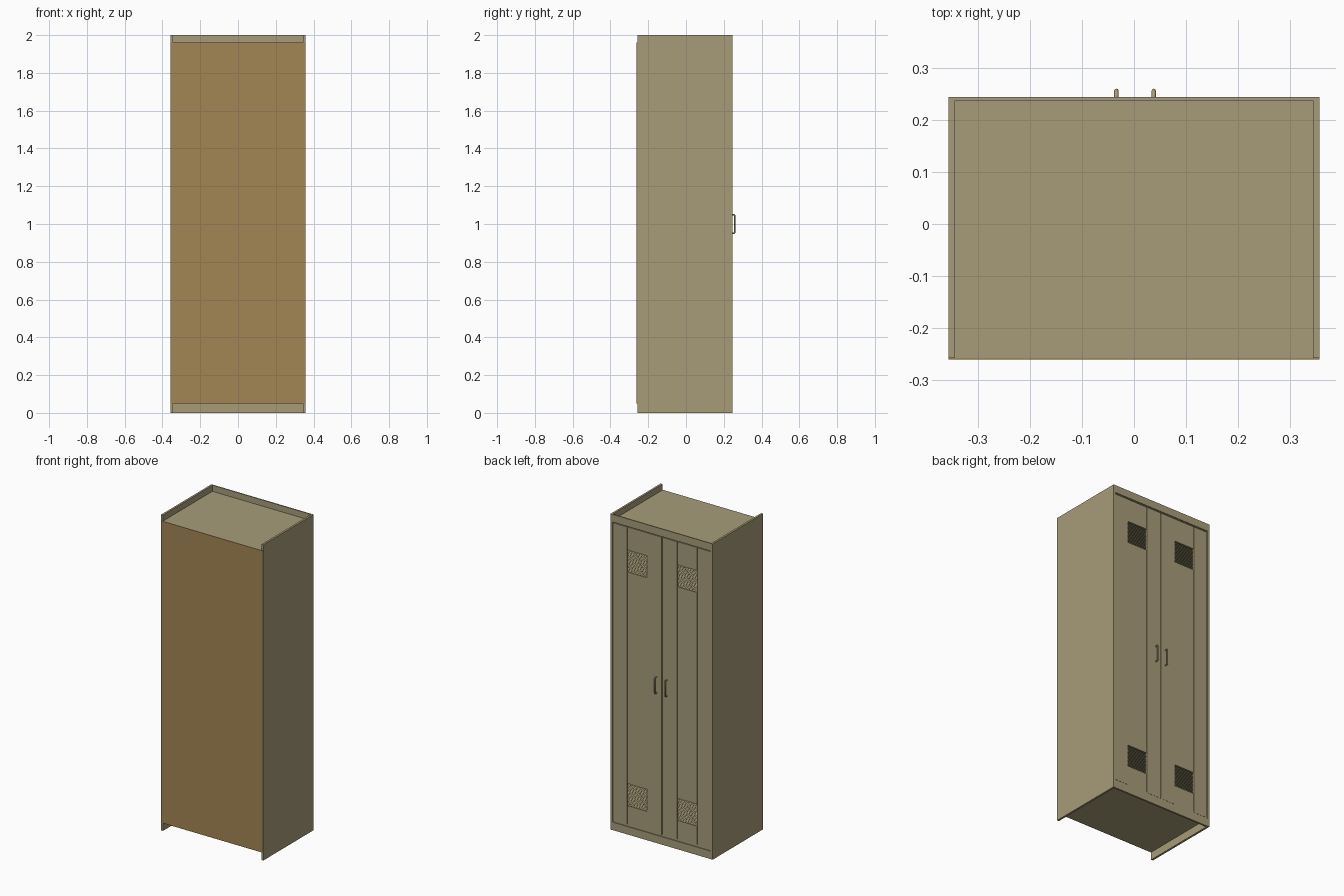
import bpy
import bmesh
import math
from mathutils import Matrix, Vector

old = bpy.data.objects.get("Cube")
if old:
    bpy.data.objects.remove(old, do_unlink=True)


def material(name, rgb):
    m = bpy.data.materials.new(name)
    m.use_nodes = True
    m.diffuse_color = (*rgb, 1)
    m.node_tree.nodes["Principled BSDF"].inputs["Base Color"].default_value = (*rgb, 1)
    return m


TAN = material("khaki paint", (0.39, 0.335, 0.19))
BROWN = material("brown hardboard", (0.36, 0.235, 0.09))


def finish(name, bm, mat):
    mesh = bpy.data.meshes.new(name)
    bm.to_mesh(mesh)
    bm.free()
    mesh.materials.append(mat)
    obj = bpy.data.objects.new(name, mesh)
    bpy.context.collection.objects.link(obj)
    return obj


def add_box(bm, x, y, z, tilt=0):
    """Add a box given by its (low, high) range on each axis."""
    centre = Vector([(a + b) / 2 for a, b in (x, y, z)])
    size = [abs(b - a) for a, b in (x, y, z)]
    bmesh.ops.create_cube(bm, size=1, matrix=Matrix.Translation(centre)
                          @ Matrix.Rotation(tilt, 4, "X") @ Matrix.Diagonal((*size, 1)))


def box(name, x, y, z, mat=TAN):
    bm = bmesh.new()
    add_box(bm, x, y, z)
    return finish(name, bm, mat)


W, IN = 0.358, 0.345        # outer and inner half widths
BACK, FRONT = -0.258, 0.245
FLOOR, ROOF = 0.05, 1.962
DOOR_LOW, DOOR_HIGH = 0.057, 1.945
DOOR_BACK, DOOR_FRONT = 0.222, 0.24

# Carcass
box("top_panel", (-IN, IN), (BACK, 0.22), (ROOF - 0.013, ROOF))
box("top_rail", (-IN, IN), (0.22, 0.239), (ROOF - 0.013, ROOF - 0.001))
box("bottom_panel", (-IN, IN), (BACK, 0.239), (FLOOR, FLOOR + 0.013))
box("header", (-IN, IN), (0.238, FRONT), (1.952, 2))
box("plinth", (-IN, IN), (0.232, FRONT - 0.001), (0, FLOOR))
box("back_panel", (-W, W), (BACK - 0.003, BACK), (FLOOR, ROOF), BROWN)

# Clothes rail inside
bm = bmesh.new()
bmesh.ops.create_cone(bm, cap_ends=True, segments=16, radius1=0.01, radius2=0.01,
                      depth=2 * IN, matrix=Matrix.Translation((0, -0.04, 1.8))
                      @ Matrix.Rotation(math.pi / 2, 4, "Y"))
finish("clothes_rail", bm, TAN)

PANEL = (0.107, 0.244)                      # centre strip of a door
VENTS = ((0.18, 0.32), (1.66, 1.80))
SLATS = 16

for side, s in (("left", 1), ("right", -1)):
    def span(a, b):
        return tuple(sorted((s * a, s * b)))

    box(side + "_side_panel", span(IN, W), (BACK, FRONT), (0, 2))

    # Door stiles either side of a slightly sunken centre strip
    box(side + "_door_inner_stile", span(0.002, 0.104),
        (DOOR_BACK, DOOR_FRONT), (DOOR_LOW, DOOR_HIGH))
    box(side + "_door_outer_stile", span(0.247, 0.342),
        (DOOR_BACK, DOOR_FRONT), (DOOR_LOW, DOOR_HIGH))
    box(side + "_door_backing", span(0.104, 0.247),
        (DOOR_BACK, DOOR_BACK + 0.004), (DOOR_LOW, DOOR_HIGH))
    bm = bmesh.new()
    levels = [DOOR_LOW, *VENTS[0], *VENTS[1], DOOR_HIGH]
    for low, high in zip(levels[::2], levels[1::2]):
        add_box(bm, span(*PANEL), (DOOR_BACK + 0.004, DOOR_FRONT - 0.001), (low, high))
    finish(side + "_door_centre_strip", bm, TAN)

    # Louvred vents
    bm = bmesh.new()
    for low, high in VENTS:
        pitch = (high - low) / SLATS
        for i in range(SLATS):
            z = low + (i + 0.5) * pitch
            add_box(bm, span(*PANEL), (0.226, 0.237),
                    (z - 0.001, z + 0.001), math.radians(-25))
    finish(side + "_door_vents", bm, TAN)

    # Bow handle: one bevelled curve from the door out and back
    x = 0.002 + s * 0.036
    curve = bpy.data.curves.new(side + "_handle", "CURVE")
    curve.dimensions = "3D"
    curve.bevel_depth = 0.0042
    curve.bevel_resolution = 2
    curve.use_fill_caps = True
    path = curve.splines.new("POLY")
    points = [(DOOR_FRONT - 0.002, 0.95), (0.253, 0.95), (0.2568, 0.955),
              (0.2568, 1.045), (0.253, 1.05), (DOOR_FRONT - 0.002, 1.05)]
    path.points.add(len(points) - 1)
    for p, (y, z) in zip(path.points, points):
        p.co = (x, y, z, 1)
    curve.materials.append(TAN)
    bpy.context.collection.objects.link(bpy.data.objects.new(side + "_handle", curve))
